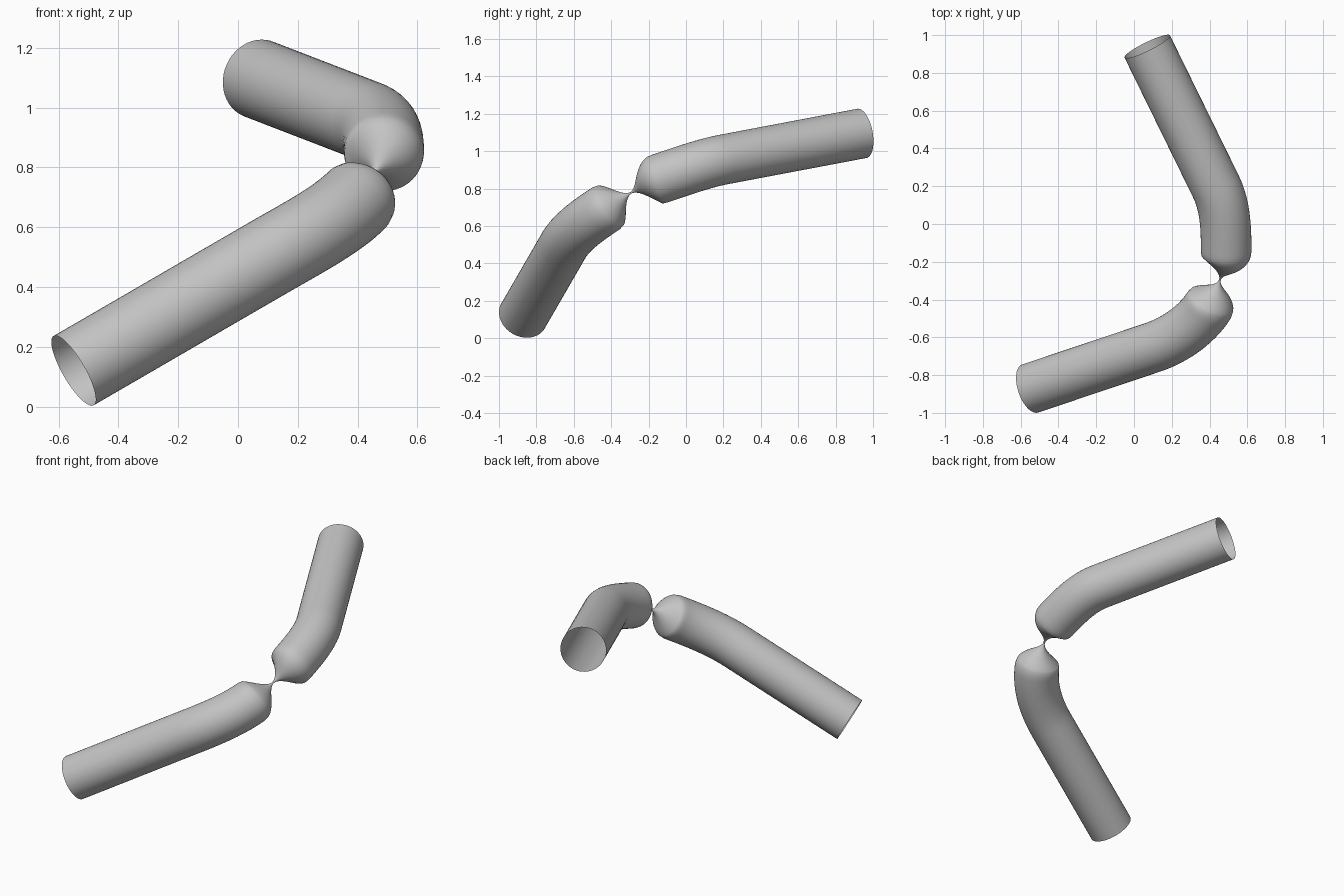
import bpy, bmesh, math
from mathutils import Vector
from mathutils.geometry import interpolate_bezier

cube = bpy.data.objects.get("Cube")
if cube:
    bpy.data.objects.remove(cube)

RADIUS, NECK, NECK_LENGTH, SIDES = 0.134, 0.005, 0.165, 48

# Centre line: point, direction, and steps to the next point
PINCH = 3
path = [
    ((-0.55, -0.871, 0.12), (0.83, 0.278, 0.48), 4),
    ((0.10, -0.653, 0.497), (0.83, 0.278, 0.48), 16),
    ((0.41, -0.41, 0.705), (0.42, 0.76, 0.49), 20),
    ((0.455, -0.295, 0.777), (0.078, 0.245, 0.145), 20),
    ((0.488, -0.165, 0.845), (0.0, 0.95, 0.31), 16),
    ((0.433, 0.20, 0.955), (-0.434, 0.885, 0.168), 4),
    ((0.07, 0.94, 1.095), (-0.434, 0.885, 0.168), 0),
]


def centre_line():
    points, pinch = [], 0
    for i, ((a, ta, steps), (b, tb, _)) in enumerate(zip(path, path[1:])):
        if i == PINCH:
            pinch = len(points)
        a, b = Vector(a), Vector(b)
        reach = (b - a).length / 3
        points += interpolate_bezier(a, a + Vector(ta).normalized() * reach,
                                     b - Vector(tb).normalized() * reach, b, steps + 1)[:-1]
    return points + [Vector(path[-1][0])], pinch


def tube_radius(distance):
    t = min(distance / NECK_LENGTH, 1)
    return NECK + (RADIUS - NECK) * t * t * (3 - 2 * t)


# Sweep open rings along the centre line, narrowing at the pinch
points, pinch = centre_line()
travel = [0]
for a, b in zip(points, points[1:]):
    travel.append(travel[-1] + (b - a).length)

bm = bmesh.new()
rings = []
side = Vector((0, 0, 1))
last = len(points) - 1
for i, p in enumerate(points):
    along = (points[min(i + 1, last)] - points[max(i - 1, 0)]).normalized()
    side = (side - along * side.dot(along)).normalized()
    up = along.cross(side)
    r = tube_radius(abs(travel[i] - travel[pinch]))
    angles = [math.tau * k / SIDES for k in range(SIDES)]
    rings.append([bm.verts.new(p + (side * math.cos(a) + up * math.sin(a)) * r) for a in angles])
for low, high in zip(rings, rings[1:]):
    for k in range(SIDES):
        n = (k + 1) % SIDES
        bm.faces.new((low[k], low[n], high[n], high[k])).smooth = True

mesh = bpy.data.meshes.new("pinched_tube")
bm.to_mesh(mesh)
bm.free()
tube = bpy.data.objects.new("pinched_tube", mesh)
bpy.context.collection.objects.link(tube)

# Plain grey finish
grey = bpy.data.materials.new("plain grey")
grey.use_nodes = True
colour = (0.55, 0.55, 0.55, 1)
grey.diffuse_color = colour
grey.node_tree.nodes["Principled BSDF"].inputs["Base Color"].default_value = colour
mesh.materials.append(grey)
